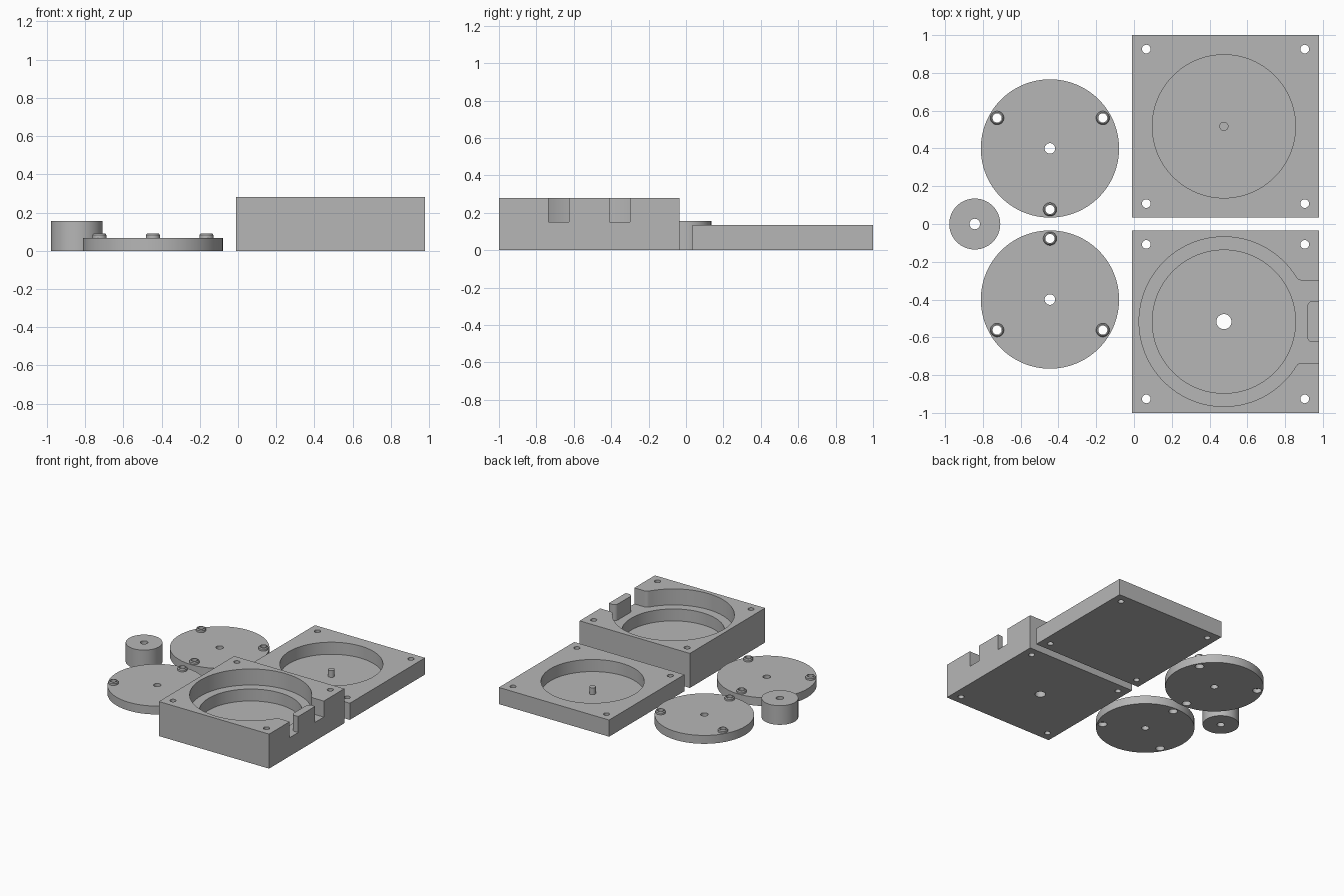
import bpy, bmesh, math

if "Cube" in bpy.data.objects:
    bpy.data.objects.remove(bpy.data.objects["Cube"])

grey = bpy.data.materials.new("plain grey")
grey.diffuse_color = (0.47, 0.47, 0.47, 1)
grey.use_nodes = True
grey.node_tree.nodes["Principled BSDF"].inputs["Base Color"].default_value = grey.diffuse_color


def prism(name, outline, z0, z1):
    """Extrude a counter-clockwise outline from z0 to z1."""
    bm = bmesh.new()
    low = [bm.verts.new((x, y, z0)) for x, y in outline]
    high = [bm.verts.new((x, y, z1)) for x, y in outline]
    n = len(outline)
    bm.faces.new(low[::-1])
    bm.faces.new(high)
    for i in range(n):
        j = (i + 1) % n
        bm.faces.new((low[i], low[j], high[j], high[i]))
    return finish(name, bm)


def finish(name, bm):
    bmesh.ops.recalc_face_normals(bm, faces=bm.faces[:])
    me = bpy.data.meshes.new(name)
    bm.to_mesh(me)
    bm.free()
    me.materials.append(grey)
    ob = bpy.data.objects.new(name, me)
    bpy.context.collection.objects.link(ob)
    return ob


def arc(cx, cy, r, a0, a1, n):
    return [(cx + r * math.cos(a0 + (a1 - a0) * i / n),
             cy + r * math.sin(a0 + (a1 - a0) * i / n)) for i in range(n + 1)]


def cylinder(name, x, y, r, z0, z1, n=32):
    return prism(name, arc(x, y, r, 0, 2 * math.pi, n)[:-1], z0, z1)


def rect(x0, x1, y0, y1):
    return [(x0, y0), (x1, y0), (x1, y1), (x0, y1)]


def cut(ob, cutters):
    """Subtract the cutters one by one, then remove them."""
    bpy.context.view_layer.objects.active = ob
    for c in cutters:
        m = ob.modifiers.new("cut", 'BOOLEAN')
        m.operation, m.solver, m.object = 'DIFFERENCE', 'EXACT', c
        bpy.ops.object.modifier_apply(modifier=m.name)
        bpy.data.objects.remove(c)


def smooth(ob):
    bpy.ops.object.select_all(action='DESELECT')
    ob.select_set(True)
    bpy.context.view_layer.objects.active = ob
    bpy.ops.object.shade_smooth_by_angle(angle=math.radians(25))


def hole(x, y, r, z0=-0.1, z1=0.5, n=32):
    return cylinder("cutter", x, y, r, z0, z1, n)


def ring(name, x, y, profile, n=32):
    """Revolve a closed (radius, height) profile about a vertical axis."""
    bm = bmesh.new()
    loops = [[bm.verts.new((x + r * math.cos(2 * math.pi * i / n),
                            y + r * math.sin(2 * math.pi * i / n), z))
              for r, z in profile] for i in range(n)]
    k = len(profile)
    for i in range(n):
        a, b = loops[i], loops[(i + 1) % n]
        for j in range(k):
            bm.faces.new((a[j], b[j], b[(j + 1) % k], a[(j + 1) % k]))
    return finish(name, bm)


# Square housings: shared layout
X0, X1, CX, CY = -0.01, 0.979, 0.476, 0.517
BORE = 0.379


def corner_holes(side):
    return [hole(x, side * y, 0.023) for x in (0.065, 0.904) for y in (0.108, 0.926)]


# Rear housing: shallow pocket with a centre pin
lid = prism("rear_housing", rect(X0, X1, 0.035, 1.0), 0, 0.135)
cut(lid, [hole(CX, CY, BORE, 0.037, n=96)] + corner_holes(1))
smooth(lid)
smooth(cylinder("centre_pin", CX, CY, 0.024, 0.03, 0.092))

# Front housing: stepped pocket, side channel with a rounded tab
R, H, F, T = 0.449, 0.2185, 0.035, 0.109
fx, fy = math.sqrt((R + F) ** 2 - (H + F) ** 2), H + F
ang = math.atan2(fy, fx)
upper_fillet = arc(fx, fy, F, -math.pi / 2, ang - math.pi, 8)
lower_fillet = [(x, -y) for x, y in reversed(upper_fillet)]
tab_x, tr = 0.441, 0.03
lower_tab = arc(tab_x + tr, -T + tr, tr, -math.pi / 2, -math.pi, 8)
upper_tab = [(x, -y) for x, y in reversed(lower_tab)]
outline = (arc(0, 0, R, ang, 2 * math.pi - ang, 90)[:-1] + lower_fillet
           + [(0.6, -H), (0.6, -T)] + lower_tab + upper_tab
           + [(0.6, T), (0.6, H)] + upper_fillet[:-1])
step = prism("cutter", [(CX + x, y - CY) for x, y in outline], 0.15, 0.5)

base = prism("front_housing", rect(X0, X1, -1.0, -0.035), 0, 0.28)
cut(base, [step, hole(CX, -CY, BORE, 0.053, n=96), hole(CX, -CY, 0.04)]
    + corner_holes(-1))
smooth(base)

# Two mirrored discs, each with three hollow studs near the rim
DX, DY, DH = -0.445, 0.4, 0.068
for side, label in ((1, "rear"), (-1, "front")):
    spots = [(DX + 0.323 * math.cos(math.radians(a)),
              side * (DY + 0.323 * math.sin(math.radians(a)))) for a in (30, 150, 270)]
    disc = cylinder(label + "_disc", DX, side * DY, 0.366, 0, DH, 96)
    cut(disc, [hole(DX, side * DY, 0.028)]
        + [hole(x, y, 0.024) for x, y in spots]
        + [hole(x, y, 0.033, -0.1, 0.035) for x, y in spots])
    smooth(disc)
    for i, (x, y) in enumerate(spots):
        smooth(ring(f"{label}_stud_{i + 1}", x, y,
                    [(0.024, DH - 0.003), (0.036, DH - 0.003), (0.036, 0.083),
                     (0.03, 0.091), (0.024, 0.091)]))

# Small hub with a centre bore
hub = cylinder("hub", -0.843, 0, 0.135, 0, 0.155, 64)
cut(hub, [hole(-0.843, 0, 0.028)])
smooth(hub)
